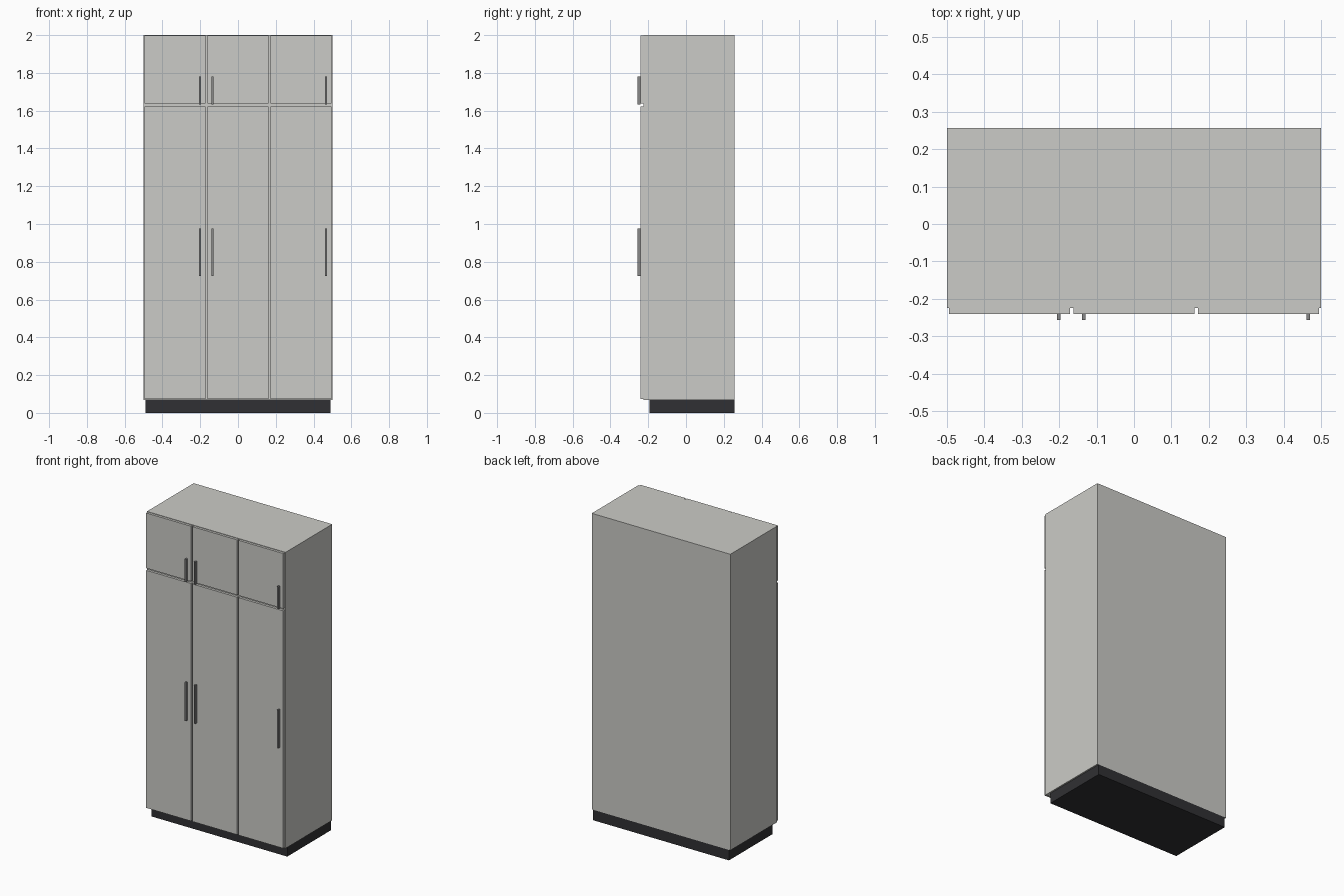
import bpy

if "Cube" in bpy.data.objects:
    bpy.data.objects.remove(bpy.data.objects["Cube"])


def material(name, rgb):
    m = bpy.data.materials.new(name)
    m.diffuse_color = (*rgb, 1)
    m.use_nodes = True
    m.node_tree.nodes["Principled BSDF"].inputs["Base Color"].default_value = m.diffuse_color
    return m


def box(name, x, y, z, mat=None):
    """Box given by its (min, max) range on each axis."""
    bpy.ops.mesh.primitive_cube_add(size=1)
    ob = bpy.context.object
    ob.name = name
    ob.location = [(a + b) / 2 for a, b in (x, y, z)]
    ob.scale = [b - a for a, b in (x, y, z)]
    bpy.ops.object.transform_apply(location=False, rotation=False, scale=True)
    if mat:
        ob.data.materials.append(mat)
    return ob


black = material("plinth_black", (0.03, 0.03, 0.033))
metal = material("handle_grey", (0.25, 0.25, 0.25))
grey = material("cabinet_grey", (0.6, 0.6, 0.57))

BACK, FRONT, DOOR_FACE, HANDLE_FACE = 0.257, -0.224, -0.240, -0.257

# Recessed plinth and cabinet body
box("plinth", (-0.49, 0.49), (-0.192, BACK), (0, 0.068), black)
box("cabinet_body", (-0.5, 0.5), (FRONT, BACK), (0.068, 2.0), grey)

# Three columns of doors in two rows, each with a bar handle
columns = [("left", -0.333, -0.201), ("middle", 0.0, -0.134), ("right", 0.333, 0.466)]
rows = [("lower", (0.073, 1.623), (0.725, 0.975)),
        ("upper", (1.637, 1.997), (1.632, 1.78))]
for row, door_z, handle_z in rows:
    for col, cx, hx in columns:
        box(f"{row}_{col}_door", (cx - 0.1615, cx + 0.1615),
            (DOOR_FACE, FRONT), door_z, grey)
        box(f"{row}_{col}_handle", (hx - 0.005, hx + 0.005),
            (HANDLE_FACE, DOOR_FACE), handle_z, metal)
